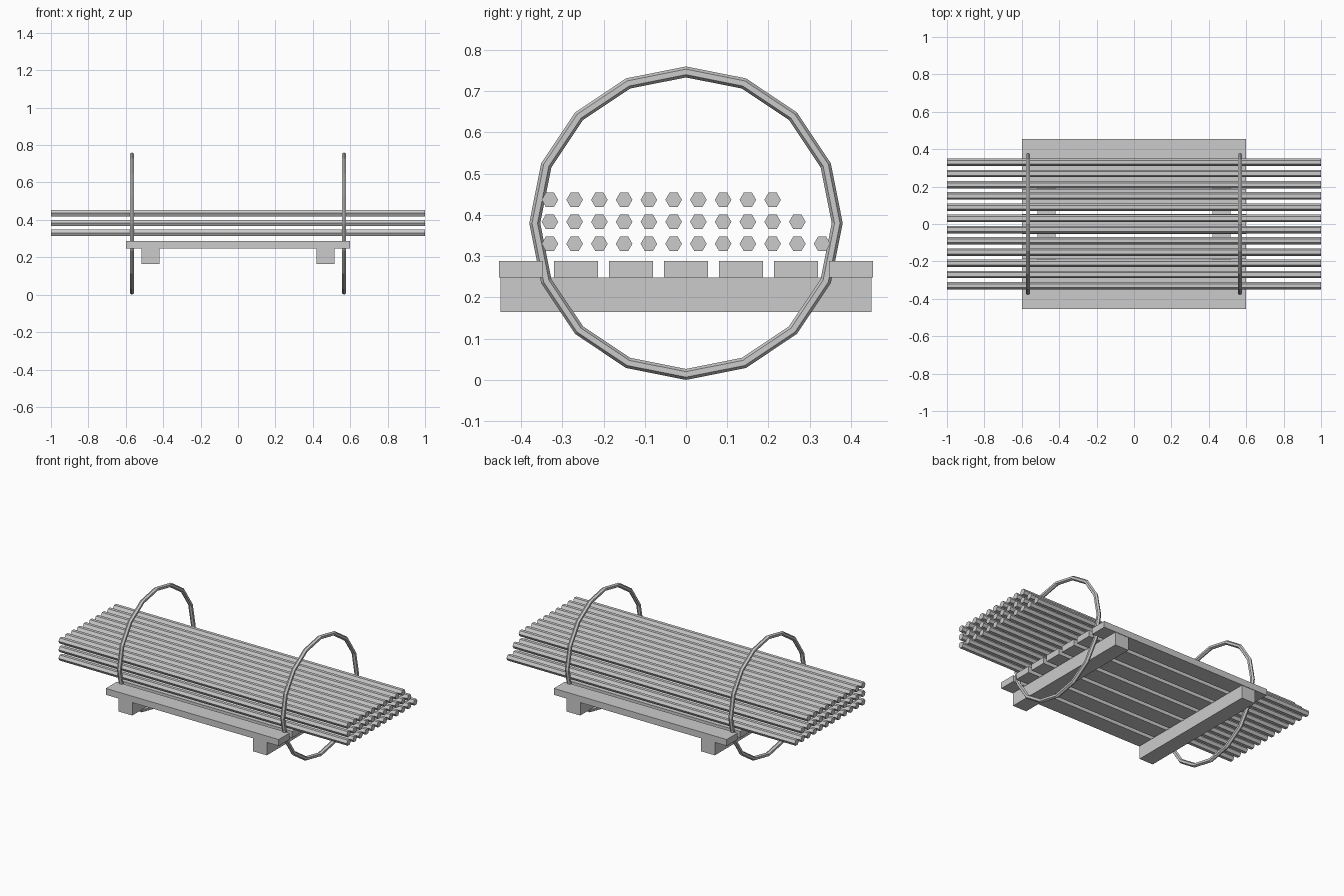
import bpy
from math import pi

if "Cube" in bpy.data.objects:
    bpy.data.objects.remove(bpy.data.objects["Cube"])


def box(name, loc, size):
    bpy.ops.mesh.primitive_cube_add(size=1, location=loc)
    ob = bpy.context.object
    ob.name = name
    ob.scale = size
    bpy.ops.object.transform_apply(location=False, rotation=False, scale=True)
    return ob


# Two cross beams under the deck
for side, sx in (("left", -1), ("right", 1)):
    box(f"cross_beam_{side}", (sx * 0.467, 0, 0.2065), (0.097, 0.9, 0.083))

# Seven deck planks running along x
for i in range(7):
    box(f"deck_plank_{i + 1}", (0, (i - 3) * 0.4 / 3, 0.268), (1.2, 0.1065, 0.04))

# Three layers of hexagonal rods, each one rod shorter than the one below
for row, count in enumerate((12, 11, 10)):
    for i in range(count):
        bpy.ops.mesh.primitive_cylinder_add(
            vertices=6, radius=0.02, depth=2, rotation=(0, pi / 2, 0),
            location=(0, -0.33 + i * 0.06, 0.33 + row * 0.0533))
        bpy.context.object.name = f"rod_{row + 1}_{i + 1}"

# Two binding hoops around the load
for side, sx in (("left", -1), ("right", 1)):
    bpy.ops.mesh.primitive_torus_add(
        major_segments=16, minor_segments=6, major_radius=0.3667,
        minor_radius=0.0133, rotation=(0, pi / 2, 0),
        location=(sx * 0.567, 0, 0.38))
    bpy.context.object.name = f"binding_hoop_{side}"
    bpy.ops.object.shade_flat()
